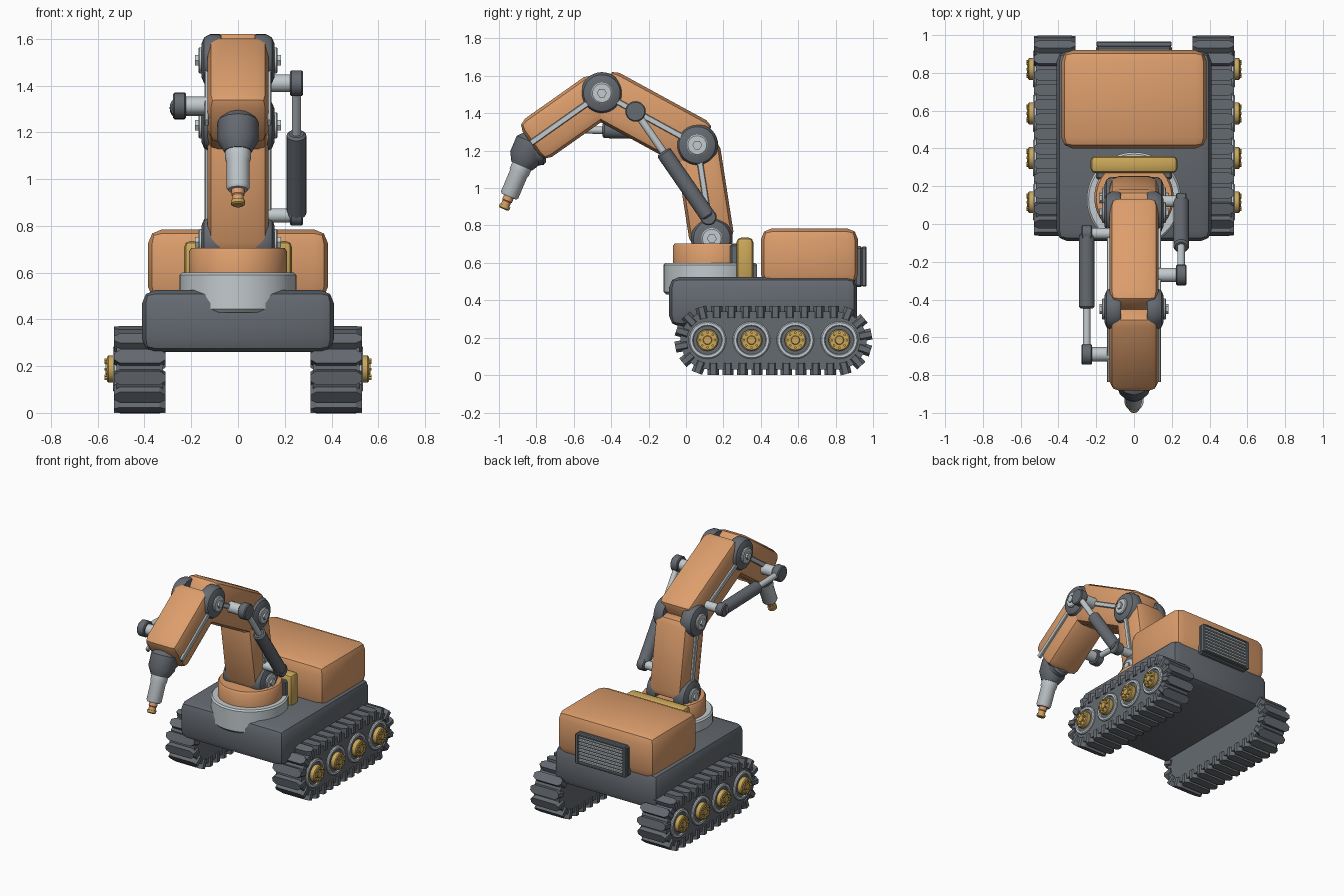
import bpy, bmesh, math
from mathutils import Vector, Matrix

cube = bpy.data.objects.get("Cube")
if cube:
    bpy.data.objects.remove(cube)


def material(name, rgb):
    m = bpy.data.materials.new(name)
    m.use_nodes = True
    m.diffuse_color = (*rgb, 1)
    m.node_tree.nodes["Principled BSDF"].inputs["Base Color"].default_value = (*rgb, 1)
    return m


ORANGE = material("orange paint", (0.72, 0.34, 0.15))
DARK = material("dark grey metal", (0.13, 0.145, 0.165))
LIGHT = material("light grey metal", (0.54, 0.59, 0.61))
GOLD = material("gold metal", (0.60, 0.39, 0.10))


def finish(name, bm, mat, angle=35):
    bmesh.ops.recalc_face_normals(bm, faces=bm.faces)
    mesh = bpy.data.meshes.new(name)
    bm.to_mesh(mesh)
    bm.free()
    ob = bpy.data.objects.new(name, mesh)
    bpy.context.collection.objects.link(ob)
    mesh.materials.append(mat)
    bpy.ops.object.select_all(action="DESELECT")
    ob.select_set(True)
    bpy.context.view_layer.objects.active = ob
    bpy.ops.object.shade_smooth_by_angle(angle=math.radians(angle))
    return ob


def box(name, lo, hi, mat, bevel=0, segments=1, frame=Matrix(), angle=35):
    """Bevelled box between two corners, placed by a frame."""
    lo, hi = Vector(lo), Vector(hi)
    bm = bmesh.new()
    bmesh.ops.create_cube(bm, size=1)
    for v in bm.verts:
        v.co = (lo + hi) / 2 + v.co * (hi - lo)
    if bevel:
        bmesh.ops.bevel(bm, geom=bm.edges[:], offset=bevel, segments=segments,
                        profile=0.5, affect="EDGES")
    bm.transform(frame)
    return finish(name, bm, mat, angle)


def lathe(name, profile, origin, direction, mat, sides=28):
    """Revolve (radius, distance) points about a direction."""
    bm = bmesh.new()
    rings = [[bm.verts.new((r * math.cos(2 * math.pi * i / sides),
                            r * math.sin(2 * math.pi * i / sides), t))
              for i in range(sides)] for r, t in profile]
    for a, b in zip(rings, rings[1:]):
        for i in range(sides):
            j = (i + 1) % sides
            bm.faces.new((a[i], a[j], b[j], b[i]))
    bm.faces.new(rings[0])
    bm.faces.new(rings[-1])
    q = Vector(direction).to_track_quat("Z", "Y")
    bm.transform(Matrix.Translation(origin) @ q.to_matrix().to_4x4())
    return finish(name, bm, mat)


def rod(name, a, b, r, mat, sides=20, soft=0.0):
    a, b = Vector(a), Vector(b)
    n = (b - a).length
    profile = [(r, 0), (r, n)]
    if soft:
        profile = [(r - soft, 0), (r, soft), (r, n - soft), (r - soft, n)]
    return lathe(name, profile, a, b - a, mat, sides)


def arm_frame(a, b):
    """Frame at a: local z runs along the arm, local x stays sideways."""
    z = (b - a).normalized()
    x = Vector((1, 0, 0))
    return Matrix.Translation(a) @ Matrix((x, z.cross(x), z)).transposed().to_4x4()


# Chassis, engine housing and bumper bar
box("chassis", (-0.41, -0.09, 0.26), (0.41, 0.915, 0.525), DARK, 0.055, 2)
box("engine_housing", (-0.385, 0.40, 0.48), (0.385, 0.92, 0.785), ORANGE, 0.06, 2)
box("yellow_bar", (-0.23, 0.27, 0.50), (0.23, 0.36, 0.735), GOLD, 0.025, 2)

# Rear vent with slats
box("vent_frame", (-0.20, 0.90, 0.47), (0.20, 0.945, 0.69), DARK, 0.012)
for i in range(8):
    z = 0.497 + i * 0.0235
    box("vent_slat", (-0.175, 0.94, z), (0.175, 0.96, z + 0.011), LIGHT)
for s in (-1, 1):
    box("vent_side", (s * 0.187 - 0.012, 0.94, 0.475), (s * 0.187 + 0.012, 0.965, 0.685), DARK, 0.004)
for z in (0.475, 0.675):
    box("vent_rail", (-0.19, 0.94, z), (0.19, 0.965, z + 0.012), DARK, 0.003)

# Turntable
lathe("turntable_ring", [(0.235, 0), (0.25, 0.015), (0.25, 0.16), (0.24, 0.17)],
      (0, 0.13, 0.43), (0, 0, 1), LIGHT, 48)
lathe("turret", [(0.21, 0), (0.21, 0.095), (0.20, 0.11)], (0, 0.14, 0.595), (0, 0, 1), ORANGE, 48)
box("turret_back_plate", (-0.20, 0.235, 0.58), (0.20, 0.29, 0.70), DARK, 0.01)

# Tracks
REAR, FRONT, AXLE, RAD = 0.81, 0.125, 0.185, 0.155
STRAIGHT = REAR - FRONT
LOOP = 2 * STRAIGHT + 2 * math.pi * RAD


def track_point(d):
    """Point and outward angle on the track loop at distance d."""
    d %= LOOP
    half = math.pi * RAD
    if d < STRAIGHT:
        return FRONT + d, AXLE + RAD, math.pi / 2
    d -= STRAIGHT
    if d < half:
        a = math.pi / 2 - d / RAD
        return REAR + RAD * math.cos(a), AXLE + RAD * math.sin(a), a
    d -= half
    if d < STRAIGHT:
        return REAR - d, AXLE - RAD, -math.pi / 2
    a = -math.pi / 2 - (d - STRAIGHT) / RAD
    return FRONT + RAD * math.cos(a), AXLE + RAD * math.sin(a), a


def prism(bm, base, offset):
    """Close a polygon into a prism along an offset."""
    a = [bm.verts.new(p) for p in base]
    b = [bm.verts.new(p + offset) for p in base]
    bm.faces.new(a)
    bm.faces.new(b)
    for i in range(len(a)):
        j = (i + 1) % len(a)
        bm.faces.new((a[i], a[j], b[j], b[i]))


PADS = 30
PLAN = [(-0.11, -0.014), (-0.085, -0.03), (0.085, -0.03), (0.11, -0.014)]
PLAN += [(x, -t) for x, t in reversed(PLAN)]
for s, side in ((-1, "right"), (1, "left")):
    cx = s * 0.42
    bm = bmesh.new()
    prism(bm, [Vector((cx - 0.1, *track_point(LOOP * i / 72)[:2])) for i in range(72)],
          Vector((0.2, 0, 0)))
    finish(side + "_track_belt", bm, DARK)
    bm = bmesh.new()
    for i in range(PADS):
        y, z, a = track_point(LOOP * (i + 0.5) / PADS)
        out = Vector((0, math.cos(a), math.sin(a)))
        tan = Vector((0, -out.z, out.y))
        p = Vector((cx, y, z)) - out * 0.035
        prism(bm, [p + Vector((x, 0, 0)) + tan * t for x, t in PLAN], out * 0.065)
    finish(side + "_track_pads", bm, DARK, 20)
    # Road wheels with hubs and bolts
    for i in range(4):
        c = Vector((s * 0.50, 0.115 + i * 0.235, 0.187))
        d = Vector((s, 0, 0))
        lathe(side + "_wheel_rim", [(0.1, 0), (0.1, 0.028), (0.094, 0.034), (0.08, 0.034),
                                    (0.075, 0.024)], c, d, LIGHT)
        lathe(side + "_wheel_disc", [(0.077, 0), (0.077, 0.026)], c, d, DARK)
        lathe(side + "_wheel_hub", [(0.058, 0), (0.058, 0.055), (0.052, 0.06),
                                    (0.024, 0.06), (0.021, 0.066)], c, d, GOLD)
        for k in range(8):
            a = k * math.pi / 4
            p = c + Vector((s * 0.055, 0.04 * math.cos(a), 0.04 * math.sin(a)))
            rod(side + "_hub_bolt", p, p + d * 0.015, 0.007, GOLD, 6)

# Arm segments
base = Vector((0, 0.138, 0.73))
elbow = Vector((0, 0.06, 1.23))
top = Vector((0, -0.45, 1.508))
wrist = Vector((0, -0.83, 1.24))
for name, a, b, w, lo, hi in (("lower_boom", base, elbow, 0.12, -0.03, 0.52),
                              ("upper_boom", elbow, top, 0.14, -0.03, 0.60),
                              ("forearm", top, wrist, 0.125, -0.02, 0.465)):
    f = arm_frame(a, b)
    n = (b - a).length
    box(name, (-0.13, -w, lo), (0.13, w, hi), ORANGE, 0.05, 2, f)
    for s in (-1, 1):
        box(name + "_side_strip", (s * 0.134 - 0.01, -0.016, 0.04),
            (s * 0.134 + 0.01, 0.016, n - 0.04 if name != "forearm" else n), LIGHT, 0.004, 1, f)

# Joint discs with caps and hex bolts
for name, p in (("base", base), ("elbow", elbow), ("top", top)):
    for s in (-1, 1):
        d = Vector((s, 0, 0))
        lathe(name + "_joint_disc", [(0.105, 0.07), (0.112, 0.08), (0.112, 0.12), (0.098, 0.145),
                                     (0.07, 0.157)], p, d, DARK, 32)
        lathe(name + "_joint_cap", [(0.056, 0.15), (0.056, 0.165), (0.05, 0.17)], p, d, LIGHT)
        rod(name + "_joint_bolt", p + d * 0.165, p + d * 0.183, 0.026, LIGHT, 6)

# Wrist, nozzle and tip
aim = Vector((0, -0.39, -0.92)).normalized()
hand = Vector((0, -0.845, 1.195))
lathe("wrist", [(0.06, -0.085), (0.088, -0.055), (0.088, 0.035), (0.06, 0.085)], hand, aim, DARK, 12)
rod("wrist_neck", hand + Vector((0, 0.09, 0.01)), hand, 0.08, DARK, 12, 0.015)
lathe("nozzle", [(0.055, 0.07), (0.055, 0.12), (0.05, 0.13), (0.05, 0.25), (0.042, 0.262)], hand, aim, LIGHT)
lathe("nozzle_tip", [(0.028, 0.25), (0.028, 0.285), (0.024, 0.29), (0.024, 0.32)], hand, aim, ORANGE)
lathe("tip_collar", [(0.03, 0.312), (0.03, 0.328), (0.022, 0.334)], hand, aim, GOLD)


# Hydraulic pistons with cross pins and knobs
def piston(name, s, a, b, split):
    x = s * 0.25
    a, b = Vector((x, *a)), Vector((x, *b))
    mid = a.lerp(b, split)
    rod(name + "_barrel", a, mid, 0.042, DARK, 20, 0.01)
    rod(name + "_rod", mid, b, 0.02, LIGHT)
    for p, r, pin in ((a, 0.044, 0.03), (b, 0.055, 0.038)):
        rod(name + "_knob", p - Vector((0.028, 0, 0)), p + Vector((0.028, 0, 0)), r, DARK, 20, 0.006)
        rod(name + "_pin", Vector((s * 0.1, p.y, p.z)), p, pin, LIGHT)


piston("left_piston", 1, (0.12, 0.845), (-0.27, 1.41), 0.62)
piston("right_piston", -1, (-0.05, 1.30), (-0.69, 1.315), 0.62)
